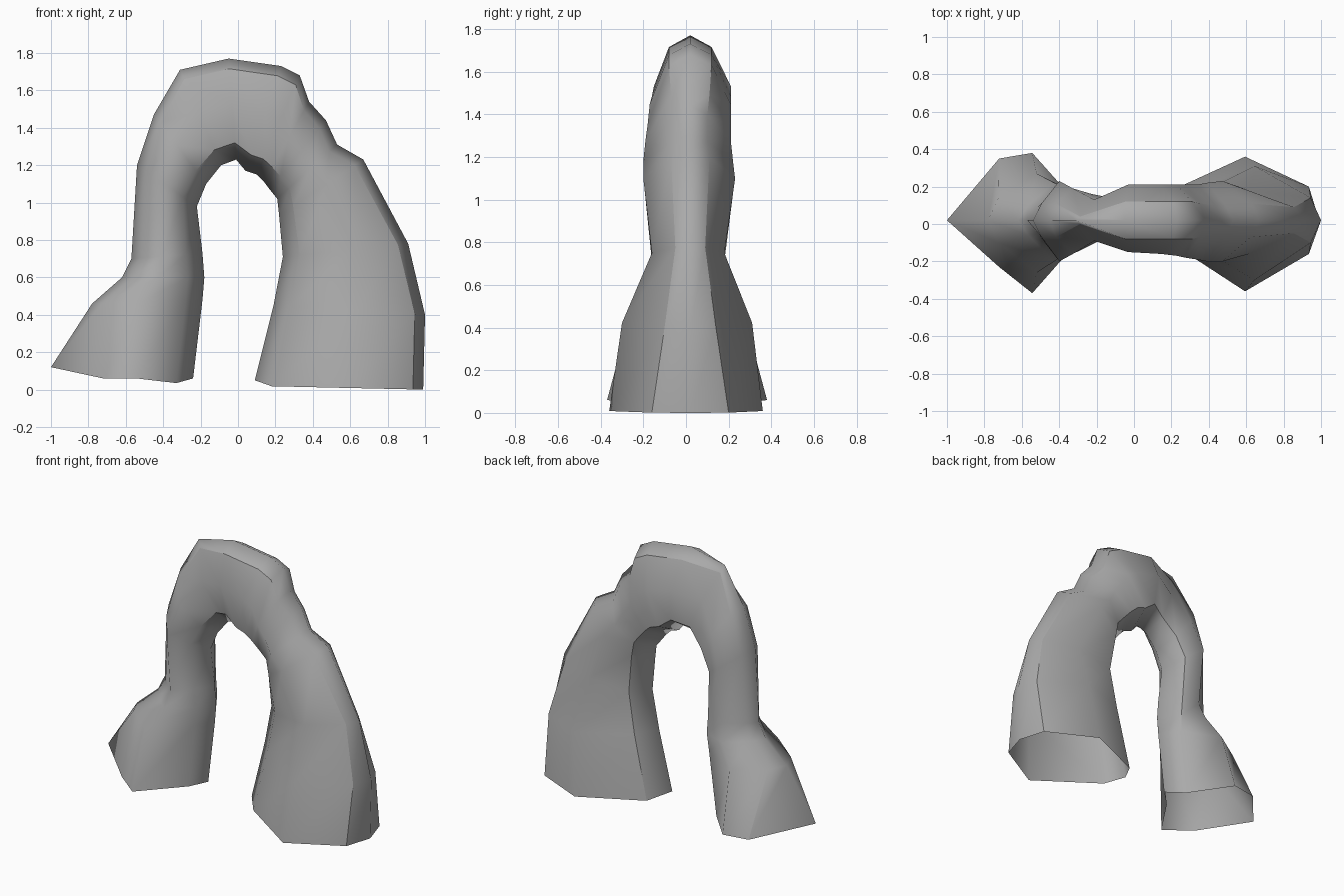
import bpy
import bmesh
from mathutils import Vector

cube = bpy.data.objects.get("Cube")
if cube:
    bpy.data.objects.remove(cube, do_unlink=True)

# Plain grey stone
stone = bpy.data.materials.new("grey stone")
stone.use_nodes = True
grey = (0.4, 0.4, 0.4, 1)
stone.diffuse_color = grey
stone.node_tree.nodes["Principled BSDF"].inputs["Base Color"].default_value = grey

# Arch stations in hundredths, from the pointed foot over the crown to the wide foot:
# outer x, outer z, inner x, inner z, front bulge, back bulge, outer rim, inner rim
stations = [
    (-100, 12, -24, 6, 37, 38, 29, 10),
    (-78, 46, -19, 48, 26, 27, 12, 11),
    (-62, 60, -18, 60, 20, 22, 8, 12),
    (-57, 70, -19, 73, 16, 18, 7, 12),
    (-54, 120, -22, 98, 20, 23, 9, 13),
    (-45, 147, -17, 110, 16, 19, 9, 12),
    (-31, 171, -9, 120, 9, 13, 2, 10),
    (-5, 177, -1, 123, 15, 21, 10, 15),
    (23, 173, 4, 117, 16, 21, 10, 16),
    (33, 168, 10, 115, 17, 21, 10, 16),
    (38, 154, 14, 111, 18, 21, 9, 15),
    (47, 144, 17, 107, 19, 21, 8, 14),
    (53, 131, 21, 102, 20, 22, 8, 13),
    (67, 123, 22, 93, 20, 23, 9, 13),
    (91, 78, 24, 71, 16, 18, 7, 11),
    (100, 40, 19, 45, 30, 31, 12, 12),
    (99, 0, 9, 5, 36, 36, 18, 13),
]
CENTRE, INNER_CENTRE = 0.02, 0.04
OUTER_RIDGE, FRONT_RIM, INNER_FRONT, INNER_RIDGE, INNER_BACK, BACK_RIM = 0, 1, 3, 4, 5, 7


def section(bm, station, rim_depth, mid):
    """One eight-sided ring: outer ridge, rims, bulges and inner ridge."""
    ox, oz, ix, iz, front, back, rim, inner_rim = (n / 100 for n in station)
    outer, inner = Vector((ox, 0, oz)), Vector((ix, 0, iz))
    span = (inner - outer).length

    def point(t, y):
        p = outer.lerp(inner, t)
        p.y = y
        return bm.verts.new(p)

    a, b = rim_depth / span, 1 - 0.09 / span
    return [
        point(0, CENTRE), point(a, CENTRE - rim), point(mid, -front),
        point(b, INNER_CENTRE - inner_rim), point(1, CENTRE),
        point(b, INNER_CENTRE + inner_rim),
        point(mid, back), point(a, CENTRE + rim),
    ]


# Arch shell, open under both feet
bm = bmesh.new()
rings = [section(bm, stations[0], 0.28, 0.6)]
rings += [section(bm, s, 0.055, 0.44) for s in stations[1:]]

# Pointed foot: level underside behind the tip, wider towards the back
tip = rings[0]
for v in tip[1:]:
    v.co.z = 0.06
for k in (INNER_FRONT, INNER_BACK):
    tip[k].co.z = 0.035
tip[FRONT_RIM].co.y = -0.23
tip[BACK_RIM].co.y = 0.35

# Wide foot: nearly level underside, raised at the inner ridge
for k, v in enumerate(rings[-1]):
    if k not in (OUTER_RIDGE, INNER_RIDGE):
        v.co.z *= 0.4

for r0, r1 in zip(rings, rings[1:]):
    for k in range(len(r0)):
        n = (k + 1) % len(r0)
        bm.faces.new((r0[k], r0[n], r1[n], r1[k]))
bmesh.ops.recalc_face_normals(bm, faces=bm.faces)

# The crown must face upward
crown = max(bm.faces, key=lambda f: f.calc_center_median().z)
if crown.normal.z < 0:
    bmesh.ops.reverse_faces(bm, faces=bm.faces)

# Smooth stone, creased only along the four rims
for f in bm.faces:
    f.smooth = True
for r0, r1 in zip(rings, rings[1:]):
    for k in (FRONT_RIM, INNER_FRONT, INNER_BACK, BACK_RIM):
        edge = bm.edges.get((r0[k], r1[k]))
        edge.smooth = edge.calc_face_angle(0) < 0.4

mesh = bpy.data.meshes.new("rock_arch")
bm.to_mesh(mesh)
bm.free()
mesh.materials.append(stone)
arch = bpy.data.objects.new("rock_arch", mesh)
bpy.context.collection.objects.link(arch)
